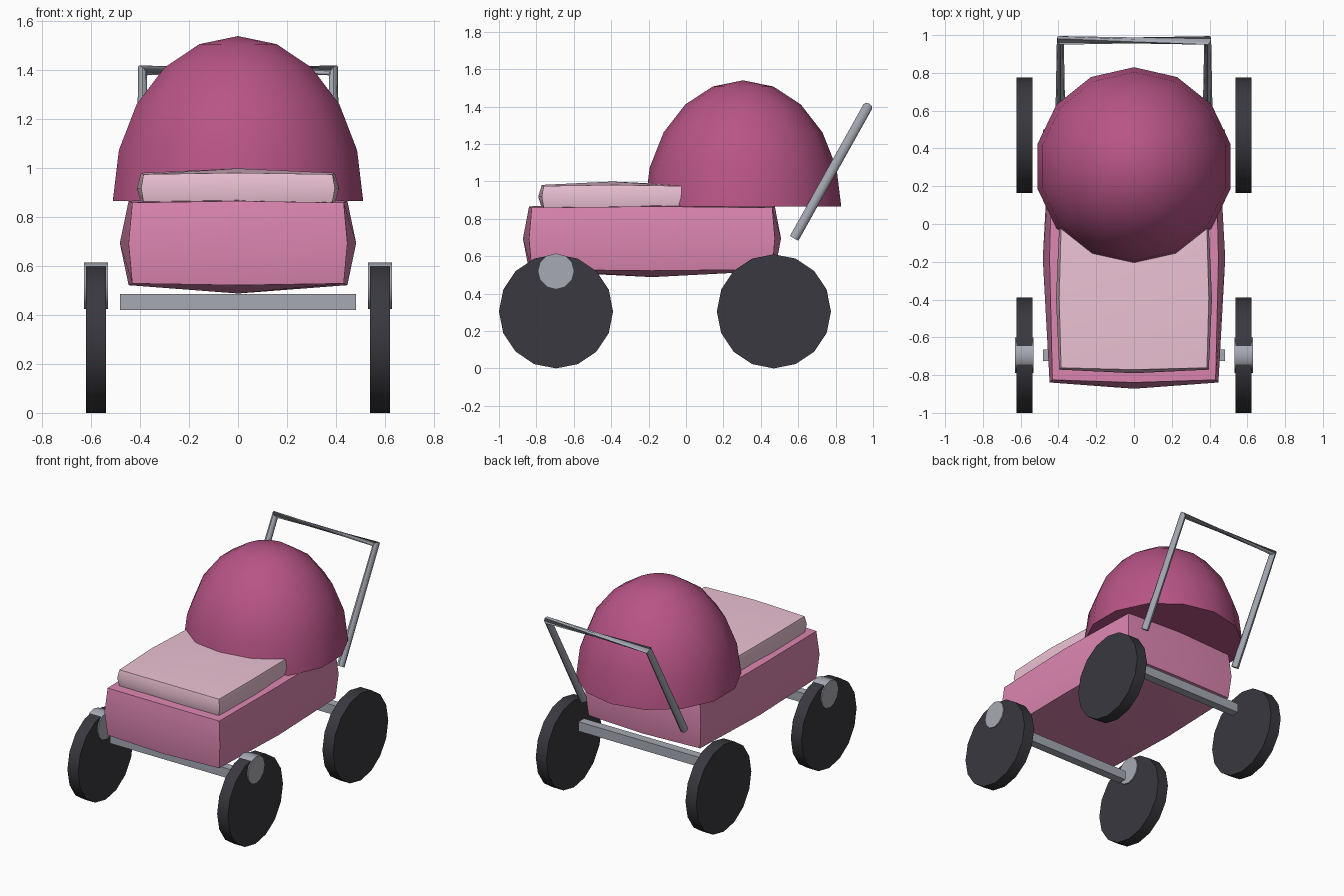
import bpy, bmesh, math
from mathutils import Vector, Matrix

if "Cube" in bpy.data.objects:
    bpy.data.objects.remove(bpy.data.objects["Cube"])


def material(name, rgb):
    m = bpy.data.materials.new(name)
    m.diffuse_color = (*rgb, 1)
    m.use_nodes = True
    m.node_tree.nodes["Principled BSDF"].inputs["Base Color"].default_value = m.diffuse_color
    return m


PINK = material("pink", (0.72, 0.24, 0.44))
PALE = material("pale_pink", (0.84, 0.54, 0.66))
ROSE = material("rose", (0.48, 0.09, 0.24))
RUBBER = material("rubber", (0.04, 0.04, 0.05))
METAL = material("metal", (0.38, 0.40, 0.45))


def make(name, bm, mat):
    bmesh.ops.recalc_face_normals(bm, faces=bm.faces)
    me = bpy.data.meshes.new(name)
    bm.to_mesh(me)
    bm.free()
    me.materials.append(mat)
    ob = bpy.data.objects.new(name, me)
    bpy.context.collection.objects.link(ob)
    return ob


def pillow(name, centre, face, edge, corner, mat):
    """Box cut once each way, with bulging face centres and edge middles."""
    bm = bmesh.new()
    bmesh.ops.create_cube(bm, size=2)
    bmesh.ops.subdivide_edges(bm, edges=bm.edges[:], cuts=1, use_grid_fill=True)
    for v in bm.verts:
        sign = [round(c) for c in v.co]
        half = {1: face, 2: edge, 3: corner}[sum(abs(s) for s in sign)]
        v.co = [c + s * h for c, s, h in zip(centre, sign, half)]
    return make(name, bm, mat)


def disc(name, centre, radius, width, sides, mat):
    """Cylinder lying along x."""
    bm = bmesh.new()
    bmesh.ops.create_cone(bm, cap_ends=True, segments=sides, radius1=radius,
                          radius2=radius, depth=width,
                          matrix=Matrix.Translation(centre) @ Matrix.Rotation(math.pi / 2, 4, 'Y'))
    return make(name, bm, mat)


def box(name, centre, size, mat):
    bm = bmesh.new()
    bmesh.ops.create_cube(bm, size=1, matrix=Matrix.Translation(centre) @ Matrix.Diagonal((*size, 1)))
    return make(name, bm, mat)


def tube(name, points, radius, sides, phases, mat):
    """Rings of equal size along a flat path, each turned by its phase."""
    bm = bmesh.new()
    pts = [Vector(p) for p in points]
    normal = (pts[1] - pts[0]).cross(pts[2] - pts[1]).normalized()
    rings = []
    for i, p in enumerate(pts):
        t = Vector()
        if i > 0:
            t += (p - pts[i - 1]).normalized()
        if i < len(pts) - 1:
            t += (pts[i + 1] - p).normalized()
        side = t.normalized().cross(normal)
        angles = [phases[i] + 2 * math.pi * k / sides for k in range(sides)]
        rings.append([bm.verts.new(p + radius * (math.cos(a) * normal + math.sin(a) * side))
                      for a in angles])
    for a, b in zip(rings, rings[1:]):
        for k in range(sides):
            n = (k + 1) % sides
            bm.faces.new((a[k], a[n], b[n], b[k]))
    bm.faces.new(rings[0])
    bm.faces.new(rings[-1])
    return make(name, bm, mat)


# Padded carriage body and blanket
pillow("body", (0, -0.182, 0.694), (0.483, 0.69, 0.206), (0.447, 0.657, 0.172),
       (0.432, 0.643, 0.165), PINK)
pillow("blanket", (0, -0.393, 0.918), (0.413, 0.397, 0.081), (0.396, 0.378, 0.063),
       (0.386, 0.368, 0.057), PALE)

# Hood: upper half of a stretched sphere, closed below
bm = bmesh.new()
bmesh.ops.create_uvsphere(bm, u_segments=14, v_segments=10, radius=1)
bmesh.ops.delete(bm, geom=[v for v in bm.verts if v.co.z < -0.01], context='VERTS')
bmesh.ops.holes_fill(bm, edges=[e for e in bm.edges if e.is_boundary], sides=0)
bmesh.ops.transform(bm, verts=bm.verts,
                    matrix=Matrix.Translation((0, 0.305, 0.865)) @ Matrix.Diagonal((0.525, 0.525, 0.675, 1)))
make("hood", bm, ROSE)

# Axles, wheels and front hub caps
for end, y in (("front", -0.695), ("rear", 0.47)):
    box(end + "_axle", (0, y, 0.453), (0.966, 0.06, 0.066), METAL)
    for side, s in (("left", -1), ("right", 1)):
        disc(f"{end}_{side}_wheel", (s * 0.58, y, 0.305), 0.305, 0.083, 16, RUBBER)
        if end == "front":
            disc(f"{end}_{side}_hub", (s * 0.58, y, 0.52), 0.095, 0.098, 12, METAL)

# Push handle with a twisted crossbar
twist = math.radians(135)
tube("handle", [(-0.39, 0.578, 0.695), (-0.39, 0.972, 1.40), (0.39, 0.972, 1.40), (0.39, 0.578, 0.695)],
     0.026, 8, (0, 0, twist, twist), METAL)

# Smooth shading with crisp edges
for ob in bpy.context.collection.objects:
    ob.select_set(True)
    bpy.context.view_layer.objects.active = ob
bpy.ops.object.shade_smooth_by_angle(angle=math.radians(50))
